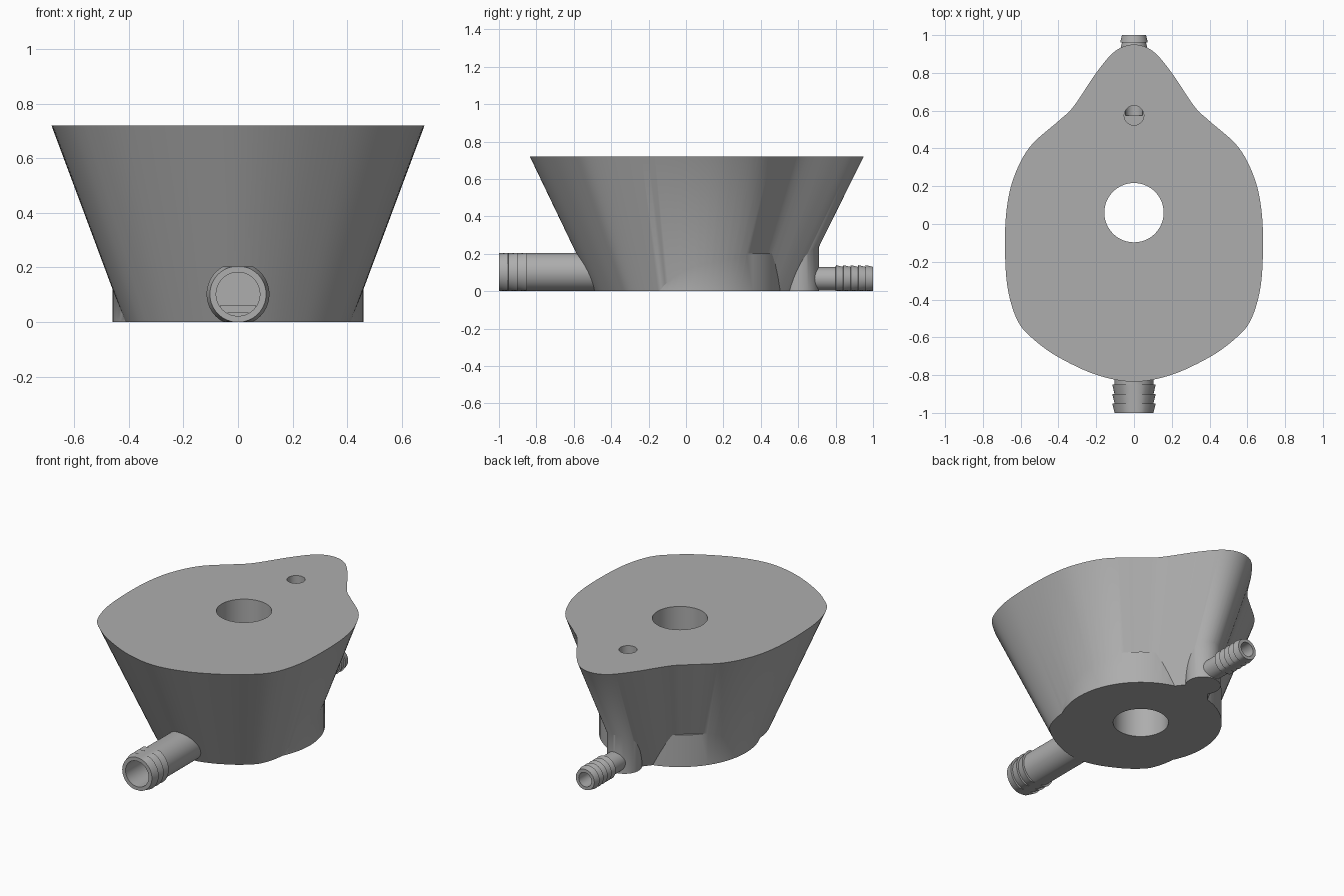
import bpy, bmesh, math
from mathutils import Vector

if "Cube" in bpy.data.objects:
    bpy.data.objects.remove(bpy.data.objects["Cube"], do_unlink=True)

grey = bpy.data.materials.new("plain grey")
grey.use_nodes = True
COLOUR = (0.42, 0.42, 0.42, 1)
grey.diffuse_color = COLOUR
grey.node_tree.nodes["Principled BSDF"].inputs["Base Color"].default_value = COLOUR

HEIGHT = 0.72


def make_object(name, bm):
    bmesh.ops.recalc_face_normals(bm, faces=bm.faces)
    mesh = bpy.data.meshes.new(name)
    bm.to_mesh(mesh)
    bm.free()
    mesh.materials.append(grey)
    obj = bpy.data.objects.new(name, mesh)
    bpy.context.collection.objects.link(obj)
    return obj


def loft(name, rings, loop=False):
    """Skin a stack of equal rings; cap the ends unless the stack loops."""
    bm = bmesh.new()
    rows = [[bm.verts.new(p) for p in ring] for ring in rings]
    pairs = list(zip(rows, rows[1:])) + ([(rows[-1], rows[0])] if loop else [])
    for a, b in pairs:
        for i in range(len(a)):
            j = (i + 1) % len(a)
            bm.faces.new((a[i], a[j], b[j], b[i]))
    if not loop:
        bm.faces.new(rows[0])
        bm.faces.new(rows[-1])
    return make_object(name, bm)


def upright(name, y, radius, z0, z1, n=72):
    """Vertical cylinder on the centre line."""
    angles = [math.tau * i / n for i in range(n)]
    return loft(name, [[(radius * math.cos(a), y + radius * math.sin(a), z)
                        for a in angles] for z in (z0, z1)])


def along_y(name, profile, z, ceiling=9, floor=-9, n=64):
    """Turn (y, radius) pairs about a lengthwise axis, flattened at floor and ceiling."""
    angles = [math.tau * i / n for i in range(n)]
    return loft(name, [[(r * math.cos(a), y, min(ceiling, max(floor, z + r * math.sin(a))))
                        for a in angles] for y, r in profile])


def combine(target, other, operation):
    mod = target.modifiers.new(operation.lower(), 'BOOLEAN')
    mod.operation, mod.object, mod.solver = operation, other, 'EXACT'
    bpy.context.view_layer.objects.active = target
    bpy.ops.object.modifier_apply(modifier=mod.name)
    bpy.data.objects.remove(other, do_unlink=True)


def smooth(obj):
    bpy.ops.object.select_all(action='DESELECT')
    obj.select_set(True)
    bpy.context.view_layer.objects.active = obj
    bpy.ops.object.shade_smooth_by_angle(angle=math.radians(28))


def spline(points, steps=6):
    """Closed smooth curve through the points."""
    out, n = [], len(points)
    for i in range(n):
        a, b, c, d = (Vector(points[(i + k) % n]) for k in (-1, 0, 1, 2))
        for s in range(steps):
            t = s / steps
            out.append(0.5 * (2 * b + (c - a) * t + (2 * a - 5 * b + 4 * c - d) * t * t
                              + (3 * b - a - 3 * c + d) * t ** 3))
    return out


# Pear-shaped outline, mirrored across the centre line
half = [(0.1, 0.915), (0.2, 0.8), (0.32, 0.622), (0.4, 0.545), (0.55, 0.41),
        (0.635, 0.25), (0.674, 0.08), (0.683, -0.13), (0.668, -0.345),
        (0.615, -0.515), (0.53, -0.612), (0.4, -0.705), (0.2, -0.798)]
outline = spline([(0, 0.95)] + half + [(0, -0.835)] + [(-x, y) for x, y in reversed(half)])

# Tapered body with round foot and rear boss
TAPER, SHIFT = 0.607, 0.017
body = loft("tapered_body", [
    [(p.x * TAPER, p.y * TAPER + SHIFT, 0) for p in outline],
    [(p.x, p.y, HEIGHT) for p in outline]])
combine(body, upright("foot", 0.06, 0.46, 0, 0.2), 'UNION')
combine(body, upright("boss", 0.61, 0.1, 0, 0.35), 'UNION')

# Through hole, small top hole and bores behind the pipes
combine(body, upright("through_hole", 0.06, 0.157, -0.1, 0.9), 'DIFFERENCE')
combine(body, upright("small_hole", 0.575, 0.052, 0.06, 0.9, 40), 'DIFFERENCE')
combine(body, along_y("front_bore", [(-0.9, 0.085), (-0.3, 0.085)], 0.1), 'DIFFERENCE')
combine(body, along_y("back_bore", [(0.575, 0.046), (0.9, 0.046)], 0.066), 'DIFFERENCE')
smooth(body)


def barbed_pipe(name, side, inner, root, first, barbs, shaft, crest, valley, bore, z, ceiling):
    """Hose pipe whose barbs step out and taper towards the tip at y = side."""
    pitch = (1 - first) / barbs
    profile = [(inner, bore), (inner, shaft), (root, shaft), (first, shaft)]
    for i in range(barbs):
        y = first + i * pitch
        profile += [(y + 0.001, crest), (y + pitch, valley)]
    profile += [(1, bore)]
    angles = [math.tau * i / 64 for i in range(64)]
    rings = [[(r * math.cos(a), side * y, min(ceiling, max(0.001, z + r * math.sin(a))))
              for a in angles] for y, r in profile]
    pipe = loft(name, rings, loop=True)
    smooth(pipe)
    return pipe


# Hose pipes
barbed_pipe("front_pipe", -1, 0.42, 0.5, 0.85, 3, 0.103, 0.115, 0.103, 0.08, 0.102, 0.204)
barbed_pipe("back_pipe", 1, 0.64, 0.7, 0.8, 5, 0.062, 0.073, 0.064, 0.044, 0.066, 0.139)

# Low ledge inside the front bore
ledge_bm = bmesh.new()
bmesh.ops.create_cube(ledge_bm, size=1)
for v in ledge_bm.verts:
    v.co = Vector((v.co.x * 0.13, v.co.y * 0.06 - 0.36, v.co.z * 0.03 + 0.048))
smooth(make_object("bore_ledge", ledge_bm))
